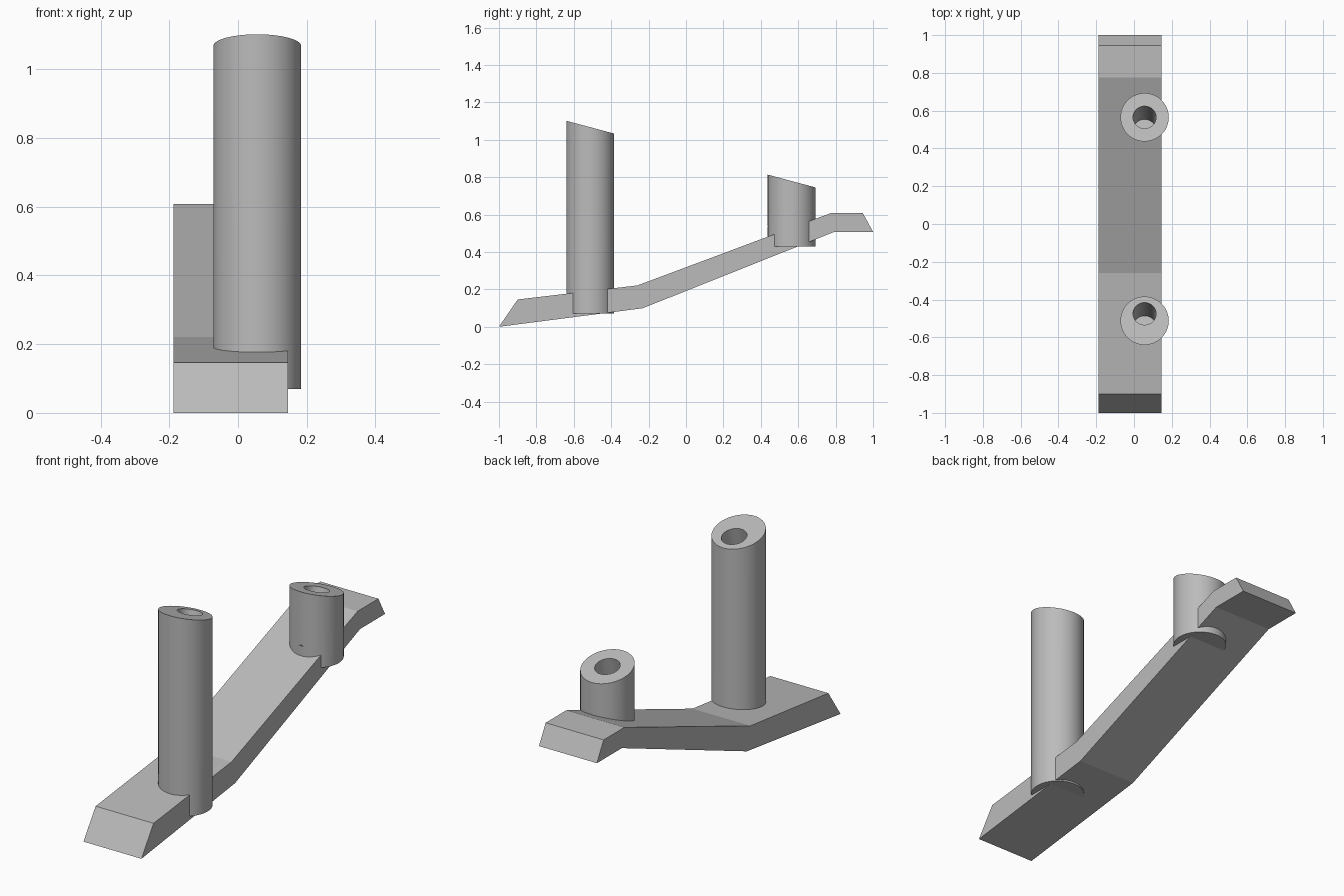
import bpy, bmesh, math
from mathutils import Matrix, Vector

cube = bpy.data.objects.get("Cube")
if cube:
    bpy.data.objects.remove(cube, do_unlink=True)

SLANT = math.radians(15)
TUBE_X, TUBE_R, HOLE_R, HOLE_DEPTH = 0.056, 0.128, 0.061, 0.27

grey = bpy.data.materials.new("plain grey")
grey.use_nodes = True
colour = (0.5, 0.5, 0.5, 1)
grey.diffuse_color = colour
grey.node_tree.nodes["Principled BSDF"].inputs["Base Color"].default_value = colour


def make_object(name, bm):
    bmesh.ops.recalc_face_normals(bm, faces=bm.faces)
    mesh = bpy.data.meshes.new(name)
    bm.to_mesh(mesh)
    bm.free()
    mesh.materials.append(grey)
    obj = bpy.data.objects.new(name, mesh)
    bpy.context.collection.objects.link(obj)
    return obj


def activate(obj):
    bpy.ops.object.select_all(action='DESELECT')
    obj.select_set(True)
    bpy.context.view_layer.objects.active = obj


def cut(obj, cutter):
    activate(obj)
    mod = obj.modifiers.new("bore", 'BOOLEAN')
    mod.operation = 'DIFFERENCE'
    mod.solver = 'EXACT'
    mod.object = cutter
    bpy.ops.object.modifier_apply(modifier=mod.name)


def cylinder(radius, low, high):
    bm = bmesh.new()
    bmesh.ops.create_cone(bm, cap_ends=True, segments=64, radius1=radius,
                          radius2=radius, depth=high - low,
                          matrix=Matrix.Translation((0, 0, (low + high) / 2)))
    return bm


# Bent bar: side profile extruded across its width
profile = [(-1, 0), (-0.9, 0.146), (-0.26, 0.221), (0.775, 0.608),
           (0.945, 0.608), (1, 0.508), (0.795, 0.508), (-0.232, 0.099)]
bm = bmesh.new()
side = bm.faces.new([bm.verts.new((-0.188, y, z)) for y, z in profile])
ext = bmesh.ops.extrude_face_region(bm, geom=[side])
bmesh.ops.translate(bm, vec=(0.333, 0, 0),
                    verts=[v for v in ext["geom"] if isinstance(v, bmesh.types.BMVert)])
bar = make_object("bent_bar", bm)

# Slant-topped posts with blind holes bored square to the slant
for name, y, bottom, top, hole_shift in (
        ("front_post", -0.512, 0.07, 1.067, 0.037),
        ("back_post", 0.565, 0.43, 0.779, 0)):
    bm = cylinder(TUBE_R, bottom, top)
    for v in bm.verts:
        if v.co.z > (bottom + top) / 2:
            v.co.z -= v.co.y * math.tan(SLANT)
    bmesh.ops.translate(bm, vec=(TUBE_X, y, 0), verts=bm.verts)
    post = make_object(name, bm)

    bm = cylinder(HOLE_R, -HOLE_DEPTH, 0.1)
    mouth = Vector((TUBE_X, y + hole_shift, top - hole_shift * math.tan(SLANT)))
    bm.transform(Matrix.Translation(mouth) @ Matrix.Rotation(-SLANT, 4, 'X'))
    cutter = make_object("hole_cutter", bm)
    cutter.hide_render = True
    cut(post, cutter)
    cut(bar, cutter)
    bpy.data.objects.remove(cutter, do_unlink=True)

    activate(post)
    bpy.ops.object.shade_smooth_by_angle(angle=math.radians(30))
